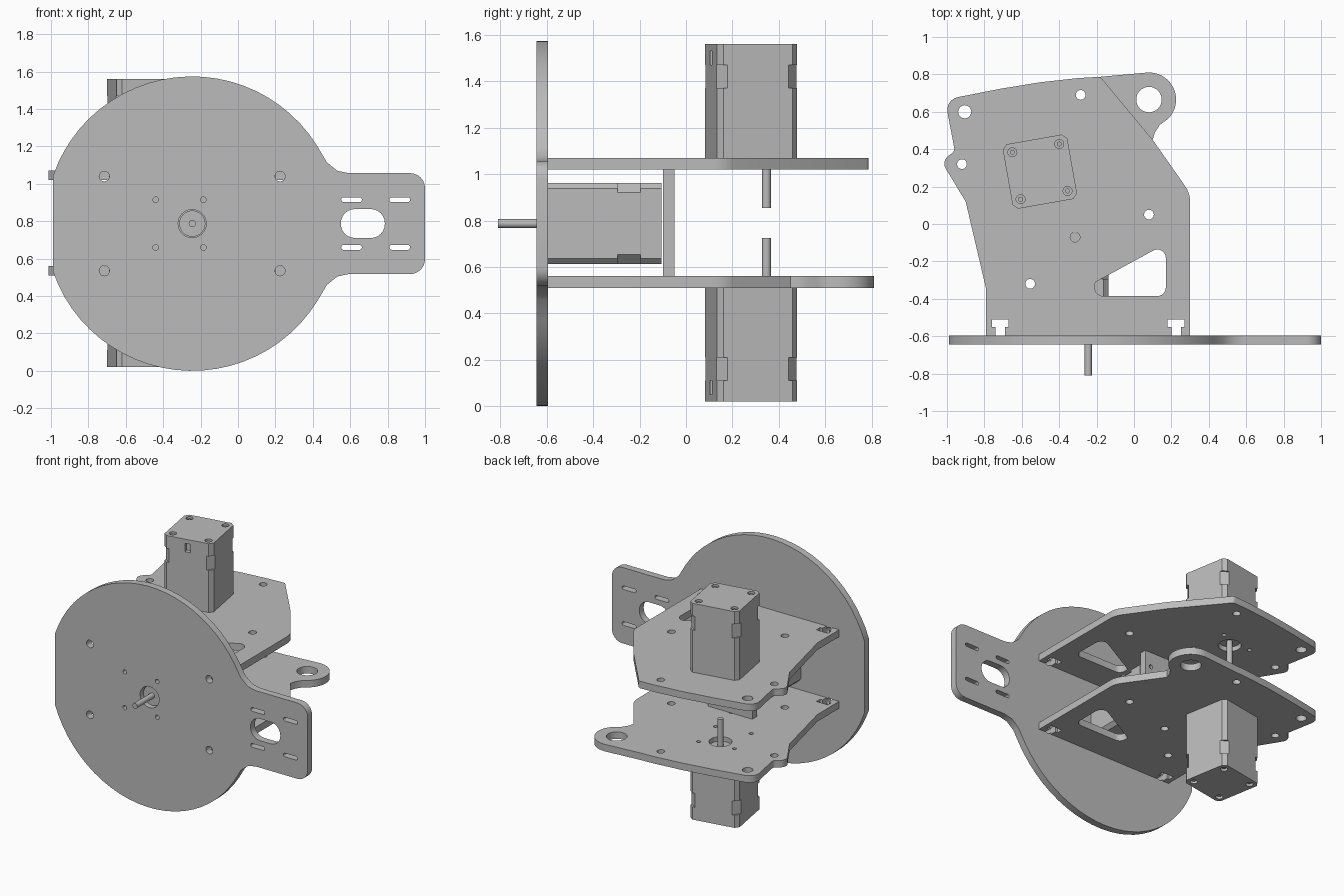
import bpy, bmesh
from math import sin, cos, radians, pi, tan
from mathutils import Matrix, Vector

cube = bpy.data.objects.get("Cube")
if cube:
    bpy.data.objects.remove(cube)

grey = bpy.data.materials.new("machined grey")
grey.use_nodes = True
grey.diffuse_color = (0.5, 0.5, 0.5, 1)
grey.node_tree.nodes["Principled BSDF"].inputs["Base Color"].default_value = (0.5, 0.5, 0.5, 1)


def arc(cx, cy, r, a0, a1, n):
    return [(cx + r * cos(radians(a0 + (a1 - a0) * i / n)),
             cy + r * sin(radians(a0 + (a1 - a0) * i / n))) for i in range(n + 1)]


def circle(cx, cy, r, n=24):
    return arc(cx, cy, r, 0, 360, n)[:-1]


def rounded(points, n=6):
    """Polygon whose (x, y, radius) corners are filleted."""
    out = []
    for i, p in enumerate(points):
        v = Vector(p[:2])
        if len(p) == 2:
            out.append(tuple(v))
            continue
        a = (Vector(points[i - 1][:2]) - v).normalized()
        b = (Vector(points[(i + 1) % len(points)][:2]) - v).normalized()
        half = a.angle(b) / 2
        c = v + (a + b).normalized() * p[2] / sin(half)
        s = v + a * p[2] / tan(half) - c
        e = v + b * p[2] / tan(half) - c
        turn = s.angle_signed(e)
        out += [tuple(c + Matrix.Rotation(-turn * k / n, 2) @ s) for k in range(n + 1)]
    return out


def box(x0, x1, y0, y1, r):
    return rounded([(x0, y0, r), (x1, y0, r), (x1, y1, r), (x0, y1, r)])


def slab(outline, holes, z0, z1):
    """Extrude a flat outline with holes; returns a bmesh."""
    curve = bpy.data.curves.new("profile", 'CURVE')
    curve.dimensions = '2D'
    curve.fill_mode = 'BOTH'
    curve.extrude = (z1 - z0) / 2
    for loop in [outline] + holes:
        s = curve.splines.new('POLY')
        s.points.add(len(loop) - 1)
        for pt, co in zip(s.points, loop):
            pt.co = (co[0], co[1], 0, 1)
        s.use_cyclic_u = True
    temp = bpy.data.objects.new("profile", curve)
    bpy.context.scene.collection.objects.link(temp)
    graph = bpy.context.evaluated_depsgraph_get()
    mesh = bpy.data.meshes.new_from_object(temp.evaluated_get(graph))
    bpy.data.objects.remove(temp)
    bm = bmesh.new()
    bm.from_mesh(mesh)
    bpy.data.meshes.remove(mesh)
    bmesh.ops.remove_doubles(bm, verts=bm.verts, dist=1e-5)
    bmesh.ops.translate(bm, verts=bm.verts, vec=(0, 0, (z0 + z1) / 2))
    bmesh.ops.recalc_face_normals(bm, faces=bm.faces)
    return bm


def part(name, slabs, matrix=Matrix()):
    """Join slabs (outline, holes, z0, z1) into one object."""
    total = bmesh.new()
    for s in slabs:
        bm = slab(*s)
        tmp = bpy.data.meshes.new("tmp")
        bm.to_mesh(tmp)
        total.from_mesh(tmp)
        bm.free()
        bpy.data.meshes.remove(tmp)
    total.transform(matrix)
    mesh = bpy.data.meshes.new(name)
    total.to_mesh(mesh)
    total.free()
    mesh.materials.append(grey)
    for f in mesh.polygons:
        f.material_index = 0
    ob = bpy.data.objects.new(name, mesh)
    bpy.context.scene.collection.objects.link(ob)
    bpy.ops.object.select_all(action='DESELECT')
    ob.select_set(True)
    bpy.context.view_layer.objects.active = ob
    bpy.ops.object.shade_smooth_by_angle(angle=radians(30))
    return ob


# Motor: mounting face at z = 0, body towards +z, offset shaft towards -z
HALF, BOLT, OFF = 0.175, 0.1275, 0.068
BOLTS = [(sx * BOLT, sy * BOLT) for sx in (-1, 1) for sy in (-1, 1)]


def body(c, cable_slot=False):
    h, k = HALF, HALF - c
    slot = [(-0.02, -h), (-0.02, -h + 0.03), (0.02, -h + 0.03), (0.02, -h)] if cable_slot else []
    return [(-h, -k), (-k, -h)] + slot + [(k, -h), (h, -k), (h, k), (k, h), (-k, h), (-h, k)]


def motor(name, matrix):
    slabs = [(body(0.025), [], 0, 0.30),
             (body(0.042), [], 0.30, 0.40),
             (body(0.025, True), [], 0.40, 0.46),
             (body(0.025), [circle(x, y, 0.024) for x, y in BOLTS], 0.46, 0.49),
             (circle(0, OFF, 0.07, 32), [], -0.02, 0),
             (circle(0, OFF, 0.019), [], -0.215, -0.02)]
    slabs += [(circle(x, y, 0.013, 16), [], 0.46, 0.48) for x, y in BOLTS]
    part(name, slabs, matrix)


TILT = Matrix.Rotation(radians(10), 4, 'Z')
CENTRE = Vector((-0.503, 0.28, 0))
FRONT_X, AXIS_Z = -0.3125, 0.787
motor("upper_motor", Matrix.Translation(CENTRE + Vector((0, 0, 1.07))) @ TILT)
motor("lower_motor", Matrix.Translation(CENTRE + Vector((0, 0, 0.51))) @ TILT
      @ Matrix.Rotation(pi, 4, 'Y'))
motor("front_motor", Matrix.Translation((FRONT_X, -0.595, AXIS_Z))
      @ Matrix(((0, 1, 0, 0), (0, 0, 1, 0), (1, 0, 0, 0), (0, 0, 0, 1))))


# Horizontal plates with nut slots on the front edge
def nut_slot(x):
    w, n, y0, y1, y2 = 0.045, 0.025, -0.595, -0.552, -0.51
    return [(x - n, y0), (x - n, y1), (x - w, y1), (x - w, y2),
            (x + w, y2), (x + w, y1), (x + n, y1), (x + n, y0)]


front_edge = [(-0.79, -0.595)] + nut_slot(-0.715) + nut_slot(0.225) + [(0.30, -0.595), (0.30, 0.165, 0.15)]
back_edge = [(-0.30, 0.78), (-0.5, 0.758), (-0.72, 0.722), (-1.01, 0.665, 0.07),
             (-0.958, 0.39, 0.03), (-1.03, 0.335, 0.05), (-0.90, 0.12, 0.04), (-0.79, -0.35, 0.1)]
lobe = [(0.10, 0.45), (0.112, 0.49), (0.138, 0.53)] + arc(0.08, 0.665, 0.145, -45, 95, 20) + [(-0.18, 0.787)]

motor_holes = []
for bx, by in BOLTS:
    p = CENTRE + TILT @ Vector((bx, by, 0))
    motor_holes.append(circle(p.x, p.y, 0.014, 16))
hub = CENTRE + TILT @ Vector((0, OFF, 0))
motor_holes.append(circle(hub.x, hub.y, 0.075, 32))
window = rounded([(-0.21, -0.385, 0.045), (0.17, -0.385, 0.045), (0.17, -0.105, 0.045), (-0.21, -0.313, 0.02)])
plate_holes = motor_holes + [window, circle(-0.905, 0.6, 0.035)] + [
    circle(x, y, 0.026) for x, y in
    [(-0.92, 0.32), (-0.285, 0.69), (0.08, 0.05), (-0.555, -0.32), (-0.315, -0.07)]]

part("upper_plate", [(rounded(front_edge + [(0.10, 0.45), (-0.18, 0.787, 0.03)] + back_edge),
                      plate_holes, 1.02, 1.07)])
part("lower_plate", [(rounded(front_edge + lobe + back_edge),
                      plate_holes + [circle(0.08, 0.665, 0.068, 32)], 0.51, 0.56)])

# Round front plate with a side tab
CX, R = -0.245, 0.787
disc = arc(CX, AXIS_Z, R, 32, 161, 24) + arc(CX, AXIS_Z, R, 199, 328, 24)
upper_tab = [(1.0, 1.057, 0.08), (0.59, 1.057), (0.53, 1.07), (0.475, 1.115)]
lower_tab = [(x, 2 * AXIS_Z - z, *r) for x, z, *r in reversed(upper_tab)]
front_holes = [circle(x, z, 0.027) for x in (-0.715, 0.225) for z in (0.535, 1.04)]
front_holes += [circle(FRONT_X + x, AXIS_Z + z, 0.015, 16) for x, z in BOLTS]
front_holes += [circle(CX, AXIS_Z, 0.075, 32), box(0.55, 0.785, 0.71, 0.865, 0.075)]
front_holes += [box(x, x + 0.11, z - 0.013, z + 0.013, 0.012) for x in (0.552, 0.81) for z in (0.66, 0.915)]
UPRIGHT = Matrix.Rotation(pi / 2, 4, 'X')
part("front_plate", [(rounded(disc + lower_tab + upper_tab), front_holes, 0.595, 0.645)], UPRIGHT)

# Spacer bracket behind the front motor
part("rear_bracket", [([(FRONT_X - HALF, 0.56), (FRONT_X + HALF, 0.56), (FRONT_X + HALF, 1.02), (FRONT_X - HALF, 1.02)],
                       [circle(FRONT_X + x, AXIS_Z + z, 0.015, 16) for x, z in BOLTS], 0.05, 0.1)], UPRIGHT)
